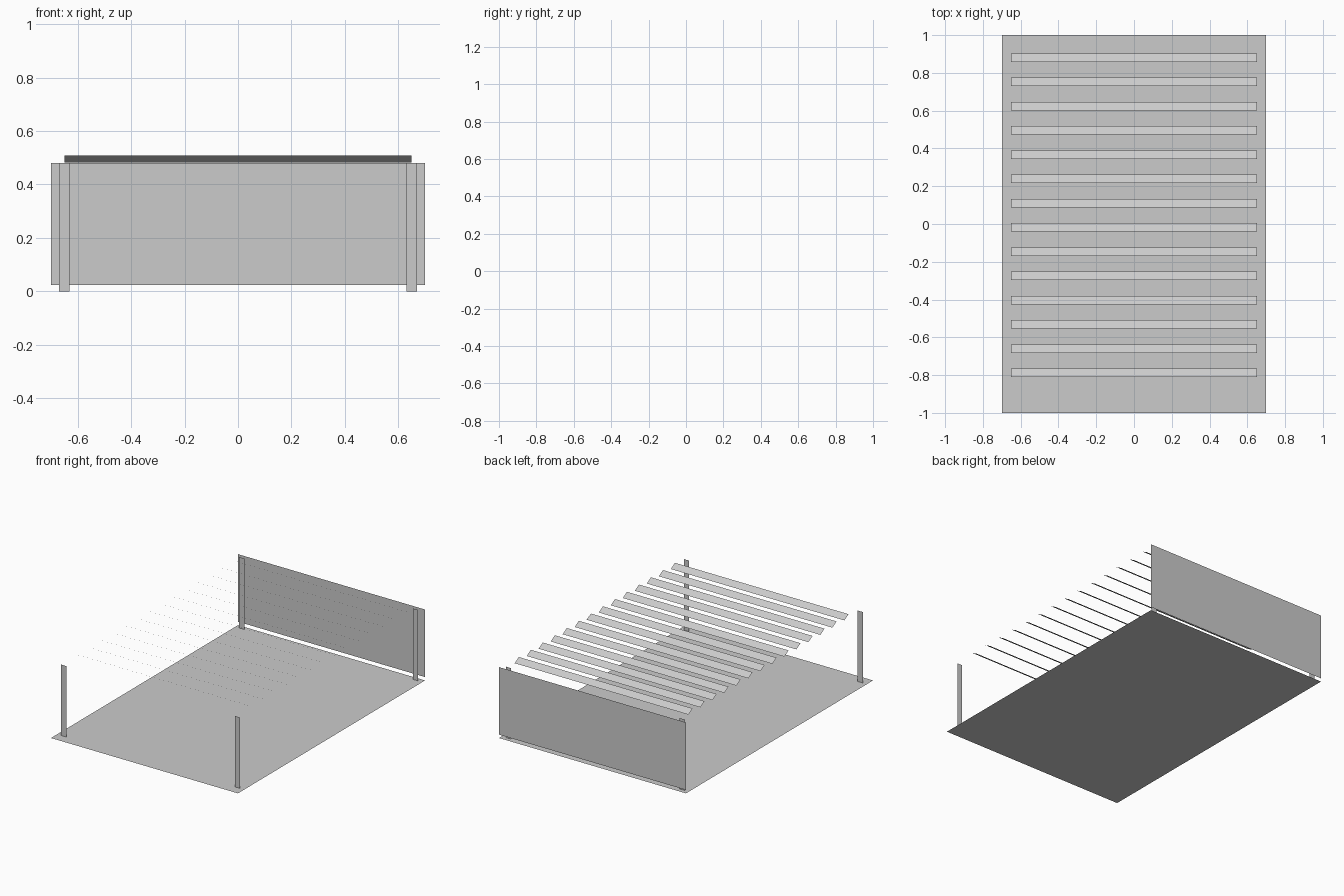
import bpy
from mathutils import Vector

if "Cube" in bpy.data.objects:
    bpy.data.objects.remove(bpy.data.objects["Cube"])


def sheet(name, center, u, v):
    """Single flat quad spanned by half-axes u and v; it faces u x v."""
    c, u, v = Vector(center), Vector(u), Vector(v)
    mesh = bpy.data.meshes.new(name)
    mesh.from_pydata([c - u - v, c + u - v, c + u + v, c - u + v], [], [(0, 1, 2, 3)])
    obj = bpy.data.objects.new(name, mesh)
    bpy.context.collection.objects.link(obj)
    return obj


# Floor sheet
sheet("base", (0, 0, 0), (0.7, 0, 0), (0, 1, 0))

# Upright panel at the back edge
sheet("back_panel", (0, 1, 0.2515), (0.7, 0, 0), (0, 0, 0.2285))

# Four flat posts
for row, y in (("front", -0.934), ("back", 0.97)):
    for side, x in (("left", -0.65), ("right", 0.65)):
        sheet(f"{row}_{side}_post", (x, y, 0.24), (0.02, 0, 0), (0, 0, 0.24))

# Row of tilted slats, front edge raised
COUNT, FIRST, LAST = 14, -0.788, 0.881
for i in range(COUNT):
    y = FIRST + (LAST - FIRST) * i / (COUNT - 1)
    sheet(f"slat_{i + 1}", (0, y, 0.495), (0.65, 0, 0), (0, 0.0223, -0.0125))
